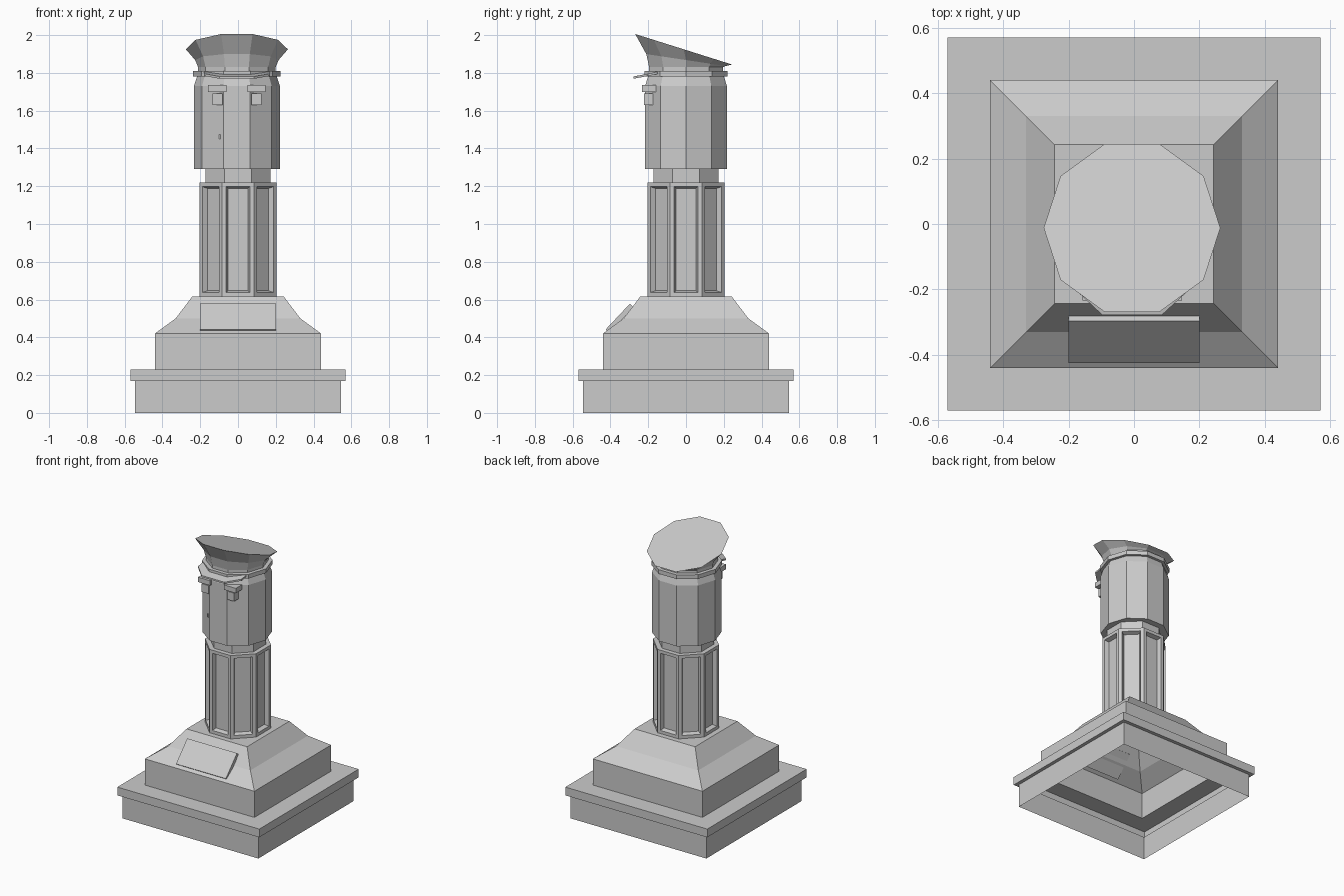
import bpy, bmesh
from math import pi, cos, sin

if "Cube" in bpy.data.objects:
    bpy.data.objects.remove(bpy.data.objects["Cube"])


def ring(n, r, z, x=0.0, y=0.0, turn=0.0, tilt=0.0):
    """Polygon ring; tilt makes the height fall towards the back."""
    pts = []
    for i in range(n):
        a = turn + 2 * pi * i / n
        py = y + r * sin(a)
        pts.append((x + r * cos(a), py, z - tilt * py))
    return pts


def finish(name, bm):
    bmesh.ops.recalc_face_normals(bm, faces=bm.faces)
    mesh = bpy.data.meshes.new(name)
    bm.to_mesh(mesh)
    bm.free()
    ob = bpy.data.objects.new(name, mesh)
    bpy.context.collection.objects.link(ob)
    return ob


def loft(name, rings, bottom=True, top=True, panel=False):
    bm = bmesh.new()
    loops = [[bm.verts.new(p) for p in r] for r in rings]
    sides = []
    for a, b in zip(loops, loops[1:]):
        n = len(a)
        for i in range(n):
            j = (i + 1) % n
            sides.append(bm.faces.new((a[i], a[j], b[j], b[i])))
    if bottom:
        bm.faces.new(loops[0][::-1])
    if top:
        bm.faces.new(loops[-1])
    if panel:
        bmesh.ops.recalc_face_normals(bm, faces=bm.faces)
        bmesh.ops.inset_individual(bm, faces=sides, thickness=0.032)
        bmesh.ops.inset_individual(bm, faces=sides, thickness=0.013, depth=-0.03)
    return finish(name, bm)


def box(name, x0, x1, y0, y1, z0, z1):
    quad = [(x0, y0), (x1, y0), (x1, y1), (x0, y1)]
    return loft(name, [[(x, y, z) for x, y in quad] for z in (z0, z1)])


# Stepped square plinth, open underneath
plinth = [(0.545, 0), (0.545, 0.17), (0.57, 0.17), (0.57, 0.23), (0.44, 0.23),
          (0.44, 0.42), (0.33, 0.50), (0.243, 0.615)]
loft("plinth", [ring(4, h * 2 ** 0.5, z, turn=pi / 4) for h, z in plinth], bottom=False)

# Sloping plaque
side = [(-0.425, 0.442), (-0.297, 0.578), (-0.278, 0.56), (-0.406, 0.424)]
loft("plaque", [[(x, y, z) for y, z in side] for x in (-0.2, 0.2)])

# Octagonal panelled column and neck
oct_r = 1 / cos(pi / 8)
loft("column", [ring(8, 0.205 * oct_r, z, turn=pi / 8) for z in (0.615, 1.22)], panel=True)
loft("neck", [ring(8, 0.173 * oct_r, z, turn=pi / 8) for z in (1.22, 1.30)])

# Ten-sided head
CX = -0.006
loft("head", [ring(10, r, z, CX) for r, z in ((0.228, 1.29), (0.228, 1.73), (0.208, 1.79))])

# Cap: band, waist and flared tilted crown
loft("cap_band", [ring(10, 0.232, z, CX) for z in (1.78, 1.81)])
loft("cap_crown", [ring(10, 0.205, 1.80, CX),
                   ring(10, 0.205, 1.83, CX),
                   ring(10, 0.221, 1.868, CX, tilt=0.15),
                   ring(10, 0.27, 1.921, CX, y=-0.012, tilt=0.315),
                   ])

# Visor
outline = [(-0.18, -0.15, 1.80), (-0.18, -0.2, 1.79), (-0.097, -0.278, 1.775),
           (0.085, -0.278, 1.775), (0.17, -0.2, 1.79), (0.17, -0.15, 1.80)]
loft("visor", [[(x, y, z + d) for x, y, z in outline] for d in (-0.006, 0.006)])

# Face details, one set per side
for s, label in ((-1, "left"), (1, "right")):
    def pair(part, a, b, *rest):
        lo, hi = sorted((CX + s * a, CX + s * b))
        box(f"{label}_{part}", lo, hi, *rest)
    pair("brow", 0.055, 0.152, -0.233, -0.16, 1.70, 1.735)
    pair("eye", 0.077, 0.130, -0.222, -0.17, 1.63, 1.69)
box("cheek_mark", -0.100, -0.093, -0.205, -0.18, 1.45, 1.475)
